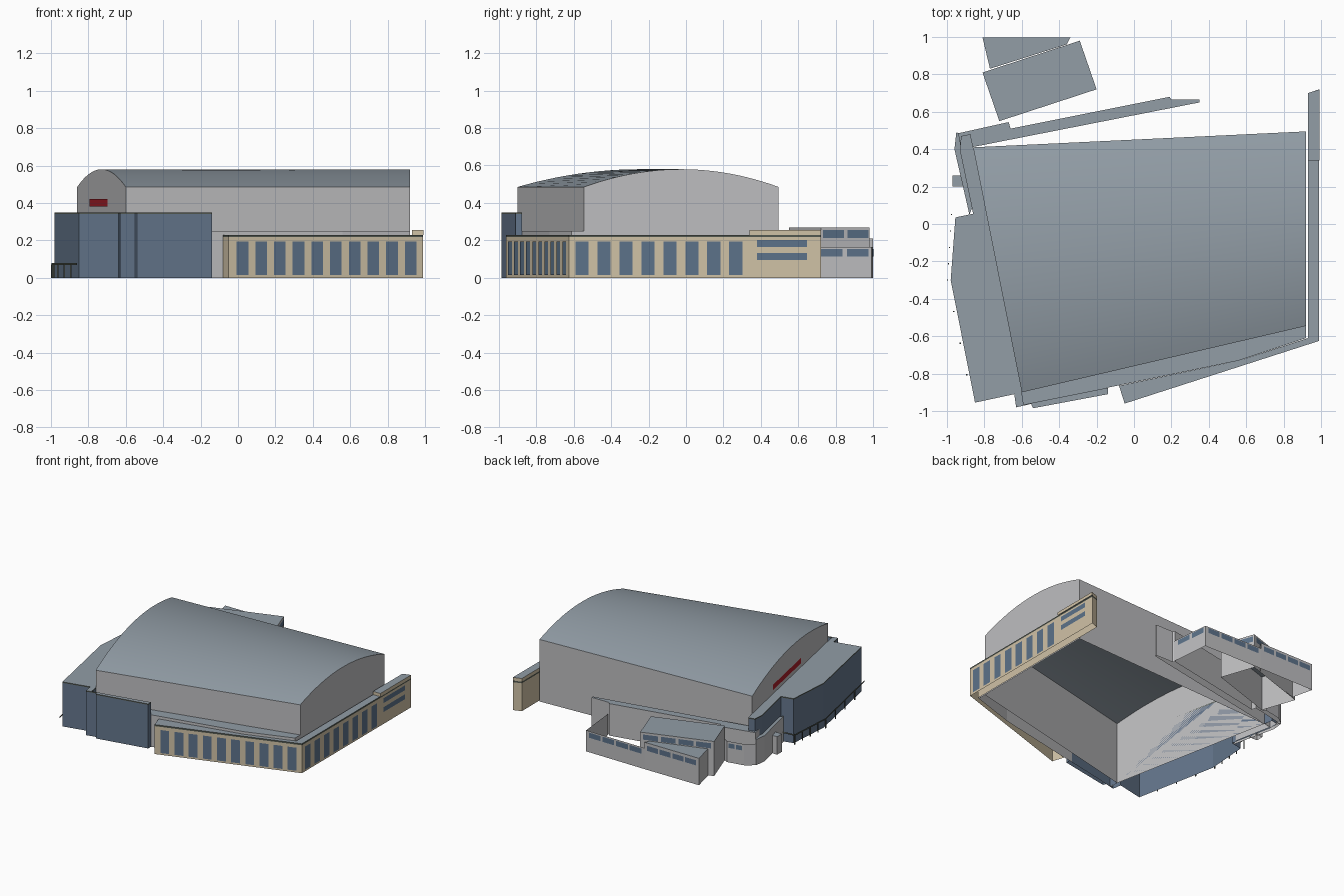
import bpy
import bmesh
from mathutils import Vector

cube = bpy.data.objects.get("Cube")
if cube:
    bpy.data.objects.remove(cube)


def material(name, rgb):
    m = bpy.data.materials.new(name)
    lin = [((c / 255 + 0.055) / 1.055) ** 2.4 for c in rgb]
    m.diffuse_color = (*lin, 1)
    m.use_nodes = True
    m.node_tree.nodes["Principled BSDF"].inputs["Base Color"].default_value = (*lin, 1)
    return m


WALL = material("pale grey wall", (190, 190, 192))
ROOF = material("slate roof", (146, 157, 166))
BEIGE = material("beige stone", (208, 194, 166))
BLUE = material("blue cladding", (100, 118, 140))
GLASS = material("blue glass", (92, 114, 138))
RED = material("red sign", (168, 30, 40))
TRIM = material("dark trim", (82, 88, 80))


def finish(name, bm, mats):
    me = bpy.data.meshes.new(name)
    bm.to_mesh(me)
    bm.free()
    for m in mats:
        me.materials.append(m)
    ob = bpy.data.objects.new(name, me)
    bpy.context.collection.objects.link(ob)
    return ob


def add_walls(bm, pts, z0, z1, closed):
    low = [bm.verts.new((x, y, z0)) for x, y in pts]
    top = [bm.verts.new((x, y, z1)) for x, y in pts]
    for i in range(len(pts) if closed else len(pts) - 1):
        j = (i + 1) % len(pts)
        bm.faces.new((low[i], low[j], top[j], top[i]))
    return top


# Block with an open underside; points run anticlockwise
def block(name, pts, z0, z1, wall, roof=ROOF):
    bm = bmesh.new()
    bm.faces.new(add_walls(bm, pts, z0, z1, True)).material_index = 1
    return finish(name, bm, [wall, roof])


# Free-standing wall without a roof
def sheet(name, pts, z0, z1, mat):
    bm = bmesh.new()
    add_walls(bm, pts, z0, z1, False)
    return finish(name, bm, [mat])


# Row of plates on the wall a-b; spans are fractions along it
def plates(name, a, b, spans, z0, z1, mat=GLASS):
    a, b = Vector(a), Vector(b)
    d = (b - a).normalized()
    out = Vector((d.y, -d.x)) * 0.003
    bm = bmesh.new()
    for s, e in spans:
        p, q = a.lerp(b, s) + out, a.lerp(b, e) + out
        add_walls(bm, [p, q], z0, z1, False)
    return finish(name, bm, [mat])


def row(first, last, count, width):
    step = (last - first - width) / max(count - 1, 1)
    return [(first + i * step, first + i * step + width) for i in range(count)]


# Main hall with a ruled barrel roof
SW, SE, NE, NW = (-0.60, -0.90), (0.92, -0.545), (0.92, 0.495), (-0.86, 0.41)
bm = bmesh.new()
ends = []
STEPS = 24
for s, n in ((SW, NW), (SE, NE)):
    arc = []
    for i in range(STEPS + 1):
        t = i / STEPS
        p = Vector(s).lerp(Vector(n), t)
        arc.append(bm.verts.new((p.x, p.y, 0.485 + 0.095 * (1 - (2 * t - 1) ** 2))))
    base = [bm.verts.new((*s, 0)), bm.verts.new((*n, 0))]
    ends.append((arc, base))
(west, wb), (east, eb) = ends
for i in range(STEPS):
    f = bm.faces.new((west[i], east[i], east[i + 1], west[i + 1]))
    f.material_index = 1
    f.smooth = True
bm.faces.new([eb[0], eb[1]] + east[::-1])
bm.faces.new([wb[1], wb[0]] + west)
bm.faces.new((wb[0], eb[0], east[0], west[0]))
bm.faces.new((eb[1], wb[1], west[-1], east[-1]))
finish("main_hall", bm, [WALL, ROOF])
plates("hall_sign", NW, SW, [(0.27, 0.635)], 0.38, 0.422, RED)

# Low podium along the south side
block("podium", [(-0.60, -0.97), (0.56, -0.73), (0.92, -0.61), SE, SW], 0, 0.25, WALL)

# Beige corner wing
corner, south_end, north_end = (0.99, -0.625), (-0.05, -0.96), (0.99, 0.72)
wing = [south_end, corner, north_end, (0.93, 0.70), (0.93, -0.61), (0.56, -0.73), (-0.08, -0.865)]
block("corner_wing", wing, 0, 0.218, BEIGE, BEIGE)
block("wing_cap", wing, 0.218, 0.23, TRIM)
block("wing_raised_cap", [(0.93, 0.34), (0.993, 0.34), (0.993, 0.72), (0.93, 0.70)], 0.23, 0.255, BEIGE)
plates("south_windows", south_end, corner, row(0.04, 0.965, 10, 0.06), 0.015, 0.195)
plates("east_windows", corner, north_end, row(0.026, 0.688, 8, 0.052), 0.015, 0.195)
for i, z in enumerate((0.095, 0.165)):
    plates("east_strip_window_%d" % i, corner, north_end, [(0.747, 0.944)], z, z + 0.038)

# Blue entrance block on the west side
entrance = [(-0.85, -0.955), (-0.64, -0.91), (-0.63, -0.98), (-0.55, -0.962), (-0.54, -0.985),
            (-0.14, -0.91), (-0.14, -0.875), (-0.59, -0.965), SW, NW, (-0.875, 0.48),
            (-0.925, 0.47), (-0.93, 0.39), (-0.86, 0.055), (-0.955, 0.035), (-0.98, -0.30)]
block("entrance_block", entrance, 0, 0.34, BLUE)
block("entrance_cap", entrance, 0.34, 0.348, TRIM)

# Rail and posts around the entrance
rail = [(-0.87, 0.06), (-0.975, 0.05), (-0.998, -0.30), (-0.86, -0.975)]
sheet("entrance_rail", rail, 0.068, 0.08, TRIM)
for i, (p, q) in enumerate(zip(rail[1:], rail[2:])):
    for k in range(4):
        c = Vector(p).lerp(Vector(q), k / 4)
        r = 0.003
        ring = [(c.x - r, c.y - r), (c.x + r, c.y - r), (c.x + r, c.y + r), (c.x - r, c.y + r)]
        block("rail_post_%d_%d" % (i, k), ring, 0, 0.07, TRIM, TRIM)

# Long narrow strip behind the hall, and low western rooms
block("rear_strip", [(-0.87, 0.41), (0.35, 0.65), (0.35, 0.665), (0.20, 0.665), (0.19, 0.68),
                     (-0.66, 0.51), (-0.67, 0.545), (-0.94, 0.485), (-0.925, 0.40)], 0, 0.25, WALL)
block("west_rooms", [(-0.88, 0.05), (-0.86, 0.10), (-0.92, 0.40), (-0.925, 0.48),
                     (-0.95, 0.49), (-0.96, 0.40)], 0, 0.20, WALL)
block("west_porch", [(-0.97, 0.20), (-0.90, 0.20), (-0.90, 0.26), (-0.97, 0.26)], 0, 0.14, WALL)
link = [(-0.75, 0.565), (-0.88, 0.54), (-0.95, 0.49)]
sheet("link_wall", [(-0.72, 0.55)] + link, 0, 0.165, WALL)
plates("link_windows", link[0], link[1], row(0.1, 0.9, 2, 0.35), 0.115, 0.15)

# Rear annex with a taller and a lower block
annex = [(-0.72, 0.55), (-0.20, 0.72), (-0.29, 0.98), (-0.81, 0.81)]
block("annex_tall", annex, 0, 0.27, WALL)
plates("annex_east_windows", annex[1], annex[2], row(0.04, 0.97, 2, 0.43), 0.212, 0.255)
plates("annex_north_windows", annex[2], annex[3], row(0.04, 0.96, 4, 0.2), 0.215, 0.255)
low = [(-0.77, 0.83), (-0.36, 0.96), (-0.34, 0.997), (-0.81, 0.997)]
block("annex_low", low, 0, 0.21, WALL)
plates("annex_low_windows", low[2], low[3], row(0.05, 0.95, 4, 0.2), 0.15, 0.19)

# Open courtyard walls
yard = [(0.20, 0.68), (0.17, 0.99), (-0.34, 0.997)]
sheet("courtyard_wall", yard, 0, 0.165, WALL)
plates("courtyard_east_windows", yard[0], yard[1], row(0.13, 0.95, 2, 0.37), 0.115, 0.155)
plates("courtyard_north_windows", yard[1], yard[2], row(0.05, 0.95, 4, 0.2), 0.115, 0.155)
